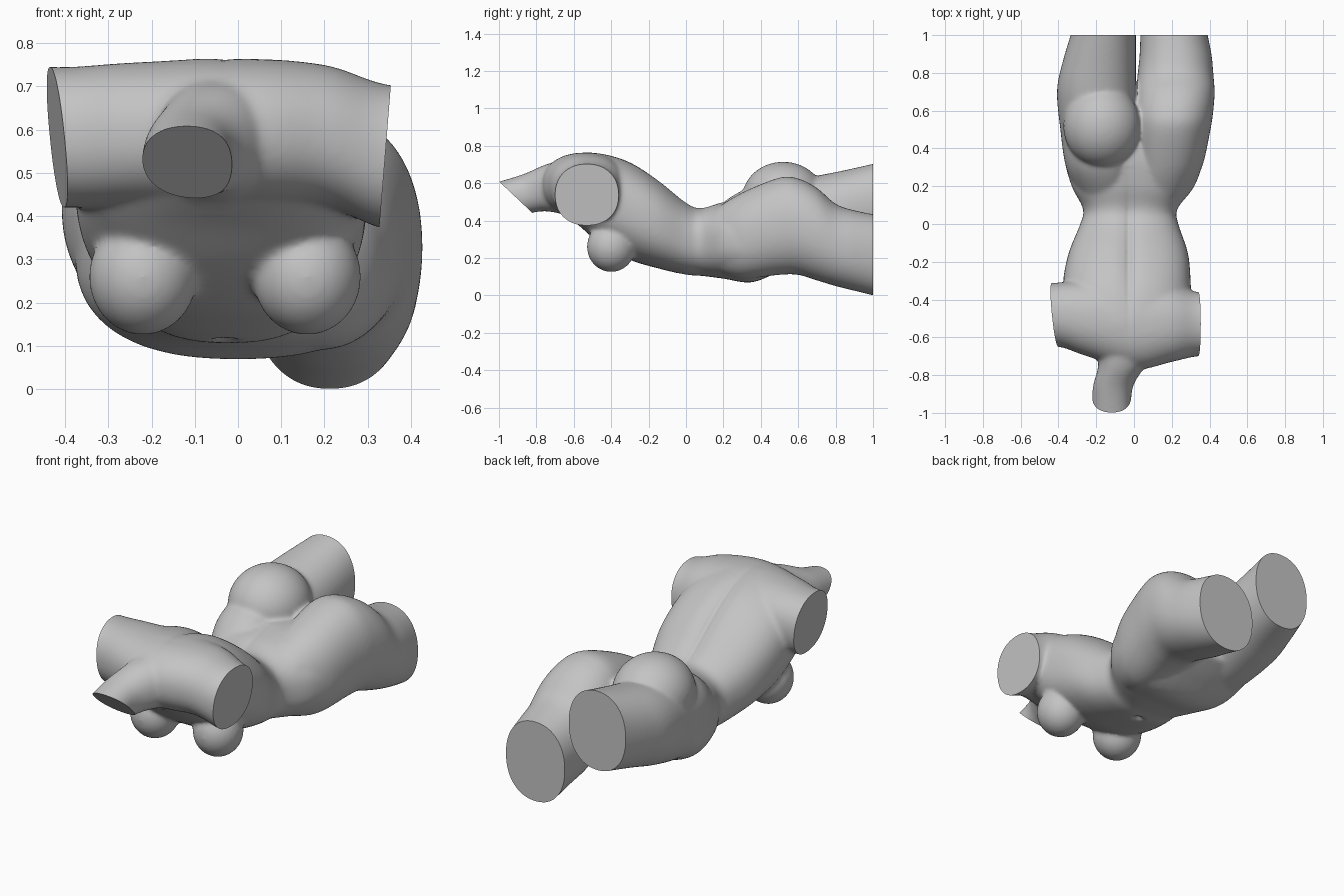
import bpy, bmesh, math
from mathutils import Vector, Matrix

old = bpy.data.objects.get("Cube")
if old:
    bpy.data.objects.remove(old)

SIDES, STEPS = 48, 6


def spline(rows):
    """Smooth curve through cross-section rows."""
    pts = [Vector(r) for r in rows]
    pts = [pts[0]] + pts + [pts[-1]]
    out = []
    for a, b, c, d in zip(pts, pts[1:], pts[2:], pts[3:]):
        for k in range(STEPS):
            t = k / STEPS
            out.append(b + (c - a) * (t / 2) + (a * 2 - b * 5 + c * 4 - d) * (t * t / 2)
                       + (b * 3 - a - c * 3 + d) * (t ** 3 / 2))
    return out + [pts[-1]]


def loft(bm, rows, along="y", power=2.2):
    """Closed tube; each row is position, low and high width, low and high height."""
    rings = []
    for s, u0, u1, v0, v1 in spline(rows):
        ring = []
        for i in range(SIDES):
            a = math.tau * i / SIDES
            c, n = math.cos(a), math.sin(a)
            u = (u0 + u1) / 2 + (u1 - u0) / 2 * math.copysign(abs(c) ** (2 / power), c)
            v = (v0 + v1) / 2 + (v1 - v0) / 2 * math.copysign(abs(n) ** (2 / power), n)
            ring.append(bm.verts.new((u, s, v) if along == "y" else (s, u, v)))
        rings.append(ring)
    for p, q in zip(rings, rings[1:]):
        for i in range(SIDES):
            j = (i + 1) % SIDES
            bm.faces.new((p[i], p[j], q[j], q[i]))
    bm.faces.new(rings[0][::-1])
    bm.faces.new(rings[-1])


def ball(bm, centre, radii):
    m = Matrix.Translation(centre) @ Matrix.Diagonal((*radii, 1))
    bmesh.ops.create_uvsphere(bm, u_segments=40, v_segments=24, radius=1, matrix=m)


bm = bmesh.new()
# Trunk from the shoulders to the pelvis
loft(bm, [(-.68, -.22, .15, .46, .70), (-.58, -.34, .27, .38, .76),
          (-.45, -.37, .30, .27, .76), (-.3, -.375, .30, .19, .715),
          (-.15, -.345, .285, .145, .62), (0, -.285, .235, .11, .50),
          (.08, -.27, .23, .105, .47), (.2, -.33, .32, .09, .50),
          (.35, -.37, .37, .07, .52), (.5, -.37, .38, .13, .5),
          (.62, -.3, .3, .2, .45)], power=2.4)
# Shoulder bar with both arm stumps
loft(bm, [(-.55, -.66, -.32, .42, .75), (-.4, -.65, -.31, .42, .745),
          (-.25, -.70, -.30, .42, .755), (0, -.77, -.3, .42, .765),
          (.2, -.73, -.33, .42, .75), (.34, -.70, -.36, .37, .705),
          (.5, -.70, -.36, .36, .69)], along="x")
# Neck
loft(bm, [(-.6, -.2, .14, .42, .74), (-.75, -.19, .06, .45, .70),
          (-.88, -.22, -.01, .43, .645), (-1.1, -.22, -.01, .40, .58)])
# Left thigh, lowered
loft(bm, [(.15, 0, .28, .13, .46), (.3, 0, .36, .09, .55), (.5, 0, .405, .11, .63),
          (.6, 0, .42, .11, .625), (.7, .01, .427, .08, .575), (.8, .02, .42, .05, .49),
          (.9, .03, .41, .025, .455), (1.05, .035, .38, -.012, .425)])
# Right thigh, raised, with its buttock
loft(bm, [(.15, -.29, 0, .13, .46), (.3, -.36, 0, .13, .56), (.5, -.39, .01, .15, .60),
          (.7, -.408, .01, .20, .64), (.85, -.38, .01, .24, .67),
          (1.05, -.32, .01, .28, .715)])
ball(bm, (-.17, .52, .52), (.205, .22, .195))
# Breasts
for x in (-.22, .16):
    ball(bm, (x, -.4, .26), (.125, .13, .135))

mesh = bpy.data.meshes.new("blend")
bm.to_mesh(mesh)
bm.free()
torso = bpy.data.objects.new("torso_sculpture", mesh)
bpy.context.scene.collection.objects.link(torso)

# Fuse the parts into one soft skin
fuse = torso.modifiers.new("fuse", "REMESH")
fuse.mode = "VOXEL"
fuse.voxel_size = .01
soft = torso.modifiers.new("soften", "SMOOTH")
soft.factor = .5
soft.iterations = 16
deps = bpy.context.evaluated_depsgraph_get()
skin = bpy.data.meshes.new_from_object(torso.evaluated_get(deps))
torso.modifiers.clear()
torso.data = skin

bm = bmesh.new()
bm.from_mesh(skin)


def dent(d, width):
    return math.exp(-(d / width) ** 2)


# Spine furrow and navel
for v in bm.verts:
    x, y, z = v.co
    if z > .4 and -.7 < y < .3:
        fade = dent(y + .15, .27)
        v.co.z -= fade * (.018 * dent(x + .03, .05) + .012 * dent(x + .03, .012))
    if z < .2:
        v.co.z += .02 * dent(math.hypot(x + .03, y), .022)


def slice_off(point, normal, region):
    """Cut one limb flat and close the stump."""
    faces = [f for f in bm.faces if region(f.calc_center_median())]
    geom = set(faces)
    for f in faces:
        geom.update(f.edges, f.verts)
    bmesh.ops.bisect_plane(bm, geom=list(geom), plane_co=point,
                           plane_no=Vector(normal).normalized(), clear_outer=True)
    rim = [e for e in bm.edges if e.is_boundary]
    bmesh.ops.holes_fill(bm, edges=rim, sides=0)


def at_arm(c):
    return c.y < -.2 and c.z > .3


slice_off((0, 1, 0), (0, 1, 0), lambda c: c.y > .9)
slice_off((.34, -.53, .535), (1, 0, -.08), lambda c: at_arm(c) and c.x > .2)
slice_off((-.415, -.5, .57), (-1, -.1, -.1), lambda c: at_arm(c) and c.x < -.25)
slice_off((0, -1, .61), (0, -.69, -.73), lambda c: c.y < -.79)
bmesh.ops.recalc_face_normals(bm, faces=bm.faces)
bm.to_mesh(skin)
bm.free()

# Plain stone
stone = bpy.data.materials.new("grey_stone")
stone.use_nodes = True
grey = (.55, .55, .55, 1)
stone.diffuse_color = grey
stone.node_tree.nodes["Principled BSDF"].inputs["Base Color"].default_value = grey
skin.materials.clear()
skin.materials.append(stone)

bpy.ops.object.select_all(action="DESELECT")
bpy.context.view_layer.objects.active = torso
torso.select_set(True)
bpy.ops.object.shade_smooth_by_angle(angle=math.radians(40))
